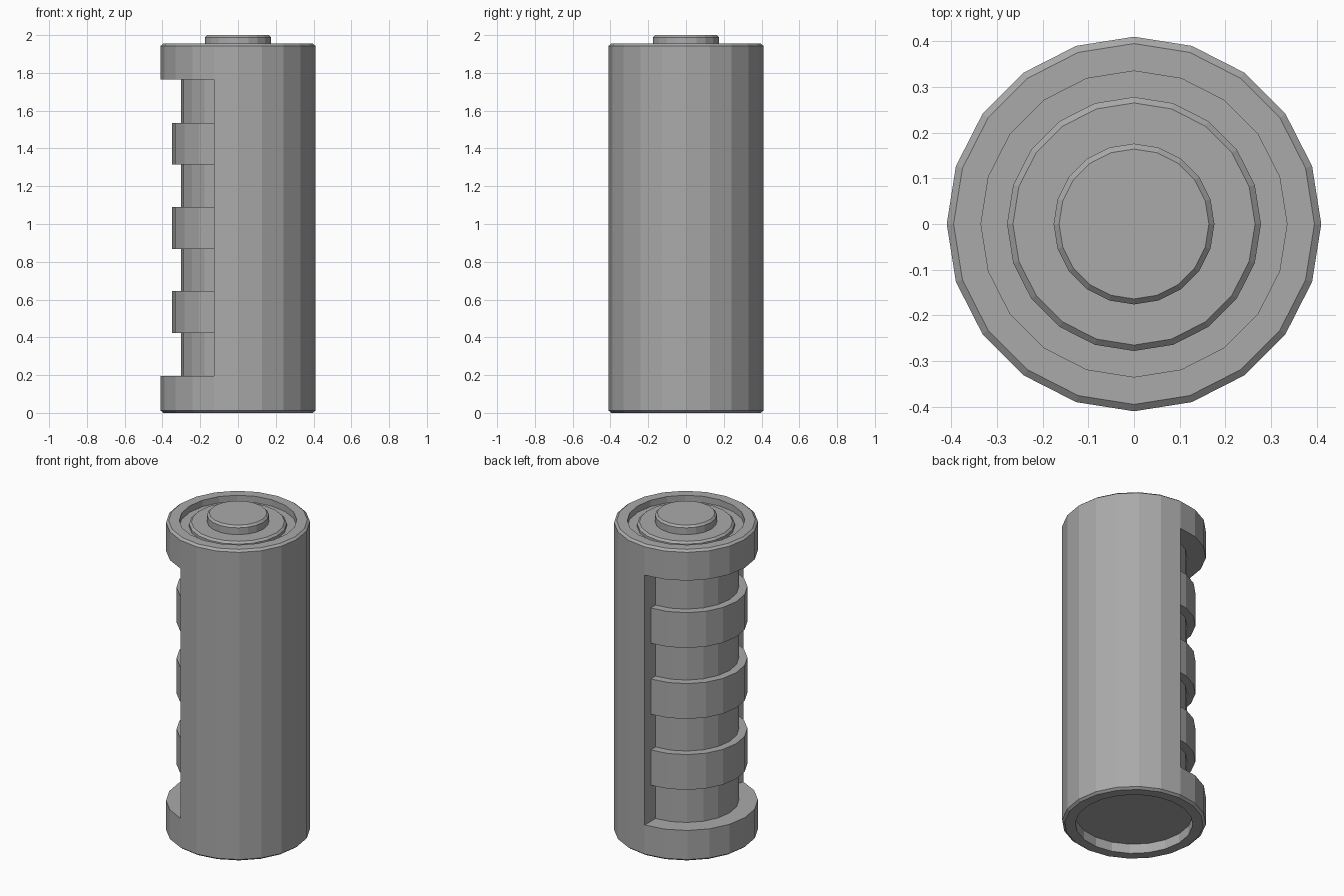
import bpy, bmesh
from math import radians, cos, sin

cube = bpy.data.objects.get("Cube")
if cube:
    bpy.data.objects.remove(cube, do_unlink=True)

SIDES = 20
STEP = 360 / SIDES
WINDOW_START, WINDOW_STEPS = 90, 9   # opening runs from the back round the -x side

grey = bpy.data.materials.new("grey")
grey.use_nodes = True
colour = (0.4, 0.4, 0.4, 1)
grey.diffuse_color = colour
grey.node_tree.nodes["Principled BSDF"].inputs["Base Color"].default_value = colour


def lathe(name, profile, start=0, steps=SIDES):
    """Turn a (radius, z) profile about z, fully or as a capped sector."""
    bm = bmesh.new()
    full = steps == SIDES
    rings = []
    for i in range(steps if full else steps + 1):
        a = radians(start + i * STEP)
        rings.append([bm.verts.new((r * cos(a), r * sin(a), z)) for r, z in profile])
    n = len(profile)
    for i in range(steps):
        a, b = rings[i], rings[(i + 1) % len(rings)]
        for j in range(n - 1 if full else n):
            k = (j + 1) % n
            bm.faces.new((a[j], b[j], b[k], a[k]))
    if full:
        bm.faces.new([r[0] for r in rings])
        bm.faces.new([r[-1] for r in rings])
    else:
        bm.faces.new(rings[0])
        bm.faces.new(rings[-1])
    bmesh.ops.recalc_face_normals(bm, faces=bm.faces)
    mesh = bpy.data.meshes.new(name)
    bm.to_mesh(mesh)
    bm.free()
    mesh.materials.append(grey)
    obj = bpy.data.objects.new(name, mesh)
    bpy.context.collection.objects.link(obj)
    return obj


def sector(name, r0, r1, z0, z1):
    return lathe(name, [(r0, z0), (r1, z0), (r1, z1), (r0, z1)], WINDOW_START, WINDOW_STEPS)


# Body with bevelled rims and a recess at each end
body = lathe("body", [
    (0.335, 0.06), (0.335, 0), (0.395, 0), (0.41, 0.012),
    (0.41, 1.943), (0.395, 1.955), (0.335, 1.955), (0.335, 1.915)])

# Side opening that exposes the inner core
cutter = sector("window_cutter", 0.302, 0.5, 0.195, 1.765)
cutter.hide_render = True
cut = body.modifiers.new("window", "BOOLEAN")
cut.operation = "DIFFERENCE"
cut.solver = "EXACT"
cut.object = cutter
bpy.context.view_layer.objects.active = body
bpy.ops.object.modifier_apply(modifier=cut.name)
bpy.data.objects.remove(cutter, do_unlink=True)

# Raised bands round the core
for i, z in enumerate((0.422, 0.868, 1.314)):
    sector(f"core_band_{i + 1}", 0.28, 0.35, z, z + 0.222)

# Stepped terminal on top
lathe("terminal_disc", [(0.278, 1.9), (0.278, 1.933), (0.265, 1.945)])
lathe("terminal_button", [(0.176, 1.93), (0.176, 1.988), (0.164, 2.0)])
